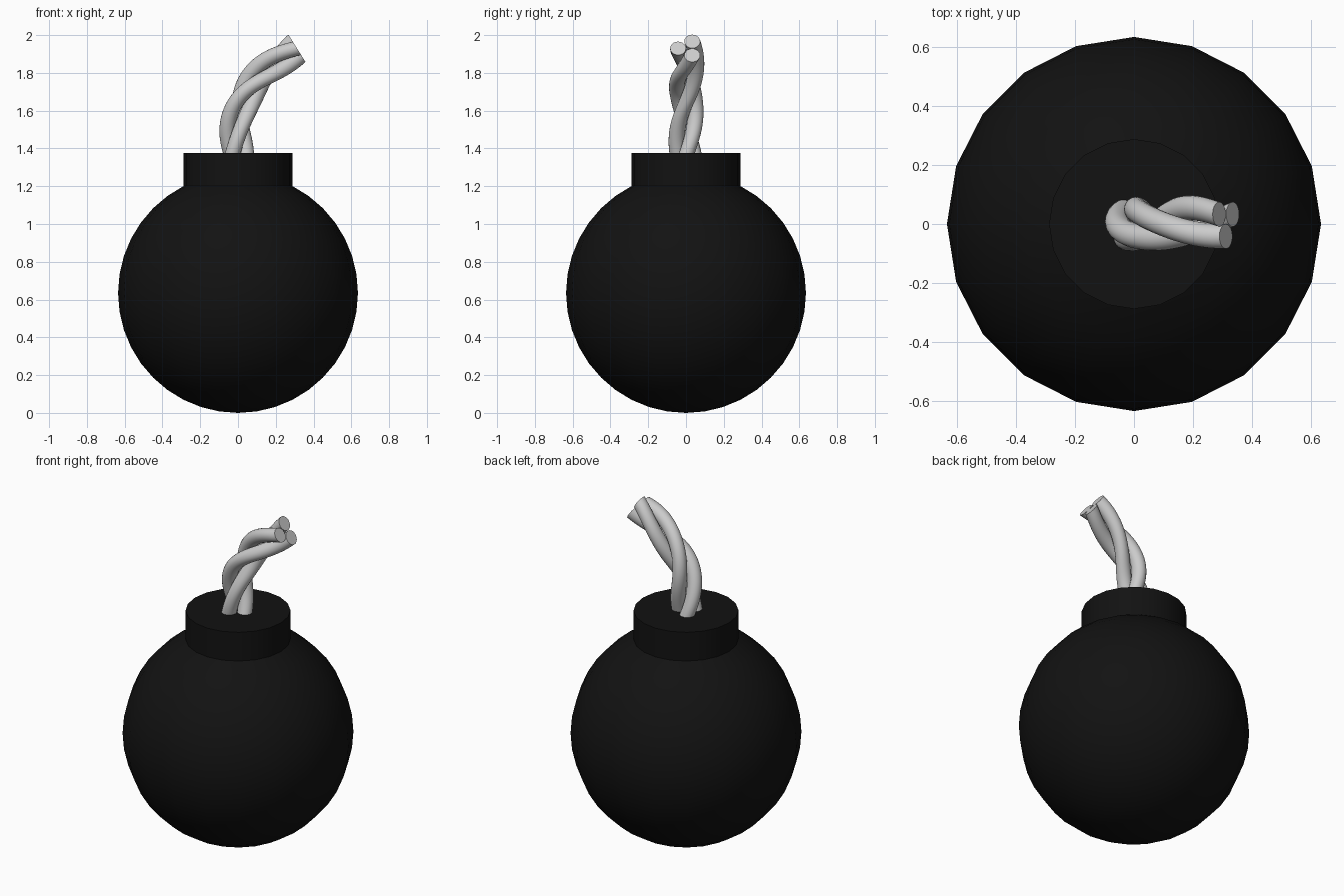
import bpy, bmesh
from math import sin, cos, radians, pi
from mathutils import Vector

if "Cube" in bpy.data.objects:
    bpy.data.objects.remove(bpy.data.objects["Cube"])


def finish(bm, name):
    bmesh.ops.recalc_face_normals(bm, faces=bm.faces)
    mesh = bpy.data.meshes.new(name)
    bm.to_mesh(mesh)
    bm.free()
    obj = bpy.data.objects.new(name, mesh)
    bpy.context.collection.objects.link(obj)
    bpy.ops.object.select_all(action='DESELECT')
    bpy.context.view_layer.objects.active = obj
    obj.select_set(True)
    bpy.ops.object.shade_smooth_by_angle(angle=radians(32))
    return obj


def loft(bm, rings):
    """Skin a list of rings of points and close both ends."""
    loops = [[bm.verts.new(p) for p in ring] for ring in rings]
    n = len(loops[0])
    for a, b in zip(loops, loops[1:]):
        for i in range(n):
            j = (i + 1) % n
            bm.faces.new((a[i], a[j], b[j], b[i]))
    bm.faces.new(loops[0][::-1])
    bm.faces.new(loops[-1])


# Round body with a cylindrical neck raised from its ring at 63 degrees
RADIUS, SIDES = 0.635, 20
profile = [(RADIUS * cos(radians(a)), RADIUS + RADIUS * sin(radians(a)))
           for a in range(-81, 64, 9)]
profile.append((profile[-1][0], 1.375))
bm = bmesh.new()
loft(bm, [[(r * cos(2 * pi * i / SIDES), r * sin(2 * pi * i / SIDES), z)
           for i in range(SIDES)] for r, z in profile])
# Pull the bottom cap to a pole
bm.faces.ensure_lookup_table()
bottom = min(bm.faces, key=lambda f: f.calc_center_median().z)
pole = bmesh.ops.poke(bm, faces=[bottom])["verts"][0]
pole.co = (0, 0, 0)
body = finish(bm, "body")
black = bpy.data.materials.new("black")
black.diffuse_color = (0.006, 0.006, 0.006, 1)
black.use_nodes = True
black.node_tree.nodes["Principled BSDF"].inputs["Base Color"].default_value = black.diffuse_color
body.data.materials.append(black)

# Bent centre line of the fuse
P = [Vector(p) for p in ((-0.005, 0, 1.33), (-0.02, 0, 1.6),
                         (0, 0, 1.735), (0.312, 0.008, 1.93))]


def centre(t):
    s = 1 - t
    return s**3 * P[0] + 3 * s * s * t * P[1] + 3 * s * t * t * P[2] + t**3 * P[3]


def tangent(t):
    s = 1 - t
    return (s * s * (P[1] - P[0]) + 2 * s * t * (P[2] - P[1])
            + t * t * (P[3] - P[2])).normalized()


STEPS = 40
ts = [i / STEPS for i in range(STEPS + 1)]
dist = [0]
for a, b in zip(ts, ts[1:]):
    dist.append(dist[-1] + (centre(b) - centre(a)).length)

# Three twisted strands, all cut square to the centre line
TWIST, OFFSET, THICK, SEGS = radians(385), 0.05, 0.042, 20
bm = bmesh.new()
for k in range(3):
    rings = []
    for t, d in zip(ts, dist):
        side = Vector((0, 1, 0))
        up = side.cross(tangent(t)) * -1
        ang = radians(30 + 120 * k) + TWIST * (dist[-1] - d)
        mid = centre(t) + OFFSET * (cos(ang) * up + sin(ang) * side)
        rings.append([mid + THICK * (cos(2 * pi * i / SEGS) * up
                                     + sin(2 * pi * i / SEGS) * side)
                      for i in range(SEGS)])
    loft(bm, rings)
finish(bm, "fuse")
